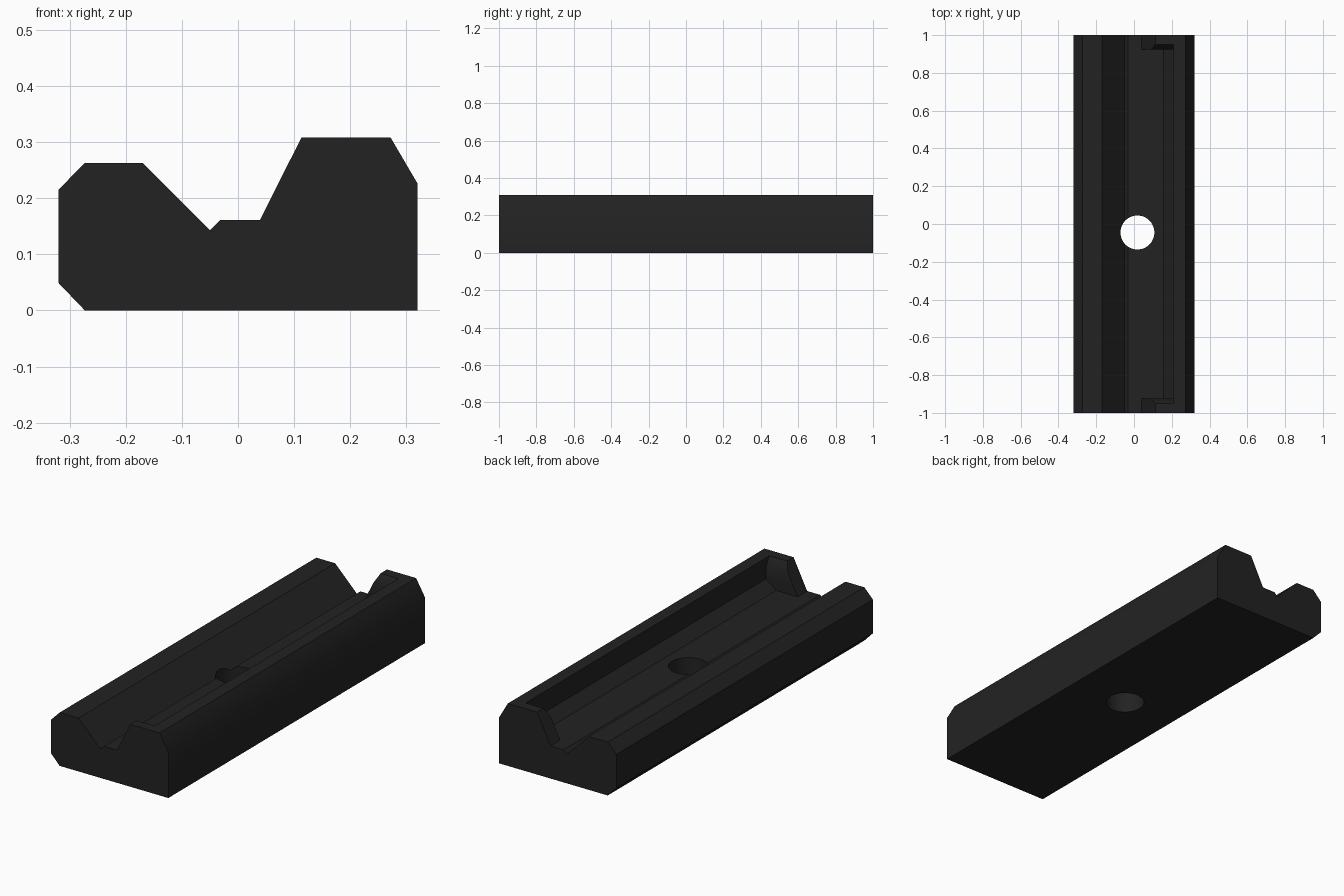
import bpy, bmesh, math

if "Cube" in bpy.data.objects:
    bpy.data.objects.remove(bpy.data.objects["Cube"])

black = bpy.data.materials.new("matte black")
black.diffuse_color = (0.016, 0.016, 0.016, 1)
black.use_nodes = True
black.node_tree.nodes["Principled BSDF"].inputs["Base Color"].default_value = black.diffuse_color


def mesh_object(name, rings):
    """Closed solid lofted through rings of equal point count."""
    bm = bmesh.new()
    loops = [[bm.verts.new(p) for p in ring] for ring in rings]
    n = len(loops[0])
    for a, b in zip(loops, loops[1:]):
        for i in range(n):
            j = (i + 1) % n
            bm.faces.new((a[i], a[j], b[j], b[i]))
    bm.faces.new(loops[0][::-1])
    bm.faces.new(loops[-1])
    bmesh.ops.recalc_face_normals(bm, faces=bm.faces)
    me = bpy.data.meshes.new(name)
    bm.to_mesh(me)
    bm.free()
    me.materials.append(black)
    ob = bpy.data.objects.new(name, me)
    bpy.context.collection.objects.link(ob)
    return ob


def cut(target, cutter):
    mod = target.modifiers.new("cut", 'BOOLEAN')
    mod.operation = 'DIFFERENCE'
    mod.solver = 'EXACT'
    mod.object = cutter
    bpy.context.view_layer.objects.active = target
    bpy.ops.object.modifier_apply(modifier=mod.name)
    bpy.data.objects.remove(cutter)


# Rail body: end profile extruded along y
FLOOR = 0.161
profile = [(-0.273, 0), (0.32, 0), (0.32, 0.226), (0.272, 0.308),
           (0.113, 0.308), (0.039, FLOOR), (-0.032, FLOOR), (-0.05, 0.143),
           (-0.17, 0.263), (-0.273, 0.263), (-0.32, 0.215), (-0.32, 0.049)]
rail = mesh_object("grooved_rail", [[(x, y, z) for x, z in profile] for y in (-1, 1)])

# Recess in the tall side, stopping short of both ends, flared at the top
levels = [(FLOOR, 0.155, 0.925), (0.205, 0.21, 0.925),
          (0.265, 0.21, 0.925), (0.351, 0.21, 0.975)]
recess = mesh_object("recess_cutter",
                     [[(0, -y, z), (x, -y, z), (x, y, z), (0, y, z)] for z, x, y in levels])
cut(rail, recess)

# Round through hole in the floor
SIDES = 48
hole = mesh_object("hole_cutter",
                   [[(0.018 + 0.09 * math.cos(2 * math.pi * i / SIDES),
                      -0.045 + 0.09 * math.sin(2 * math.pi * i / SIDES), z)
                     for i in range(SIDES)] for z in (-0.1, 0.5)])
cut(rail, hole)

# Smooth the hole wall and the soft outer bevel, keep other edges crisp
bpy.ops.object.select_all(action='DESELECT')
rail.select_set(True)
bpy.context.view_layer.objects.active = rail
bpy.ops.object.shade_smooth_by_angle(angle=math.radians(32))
